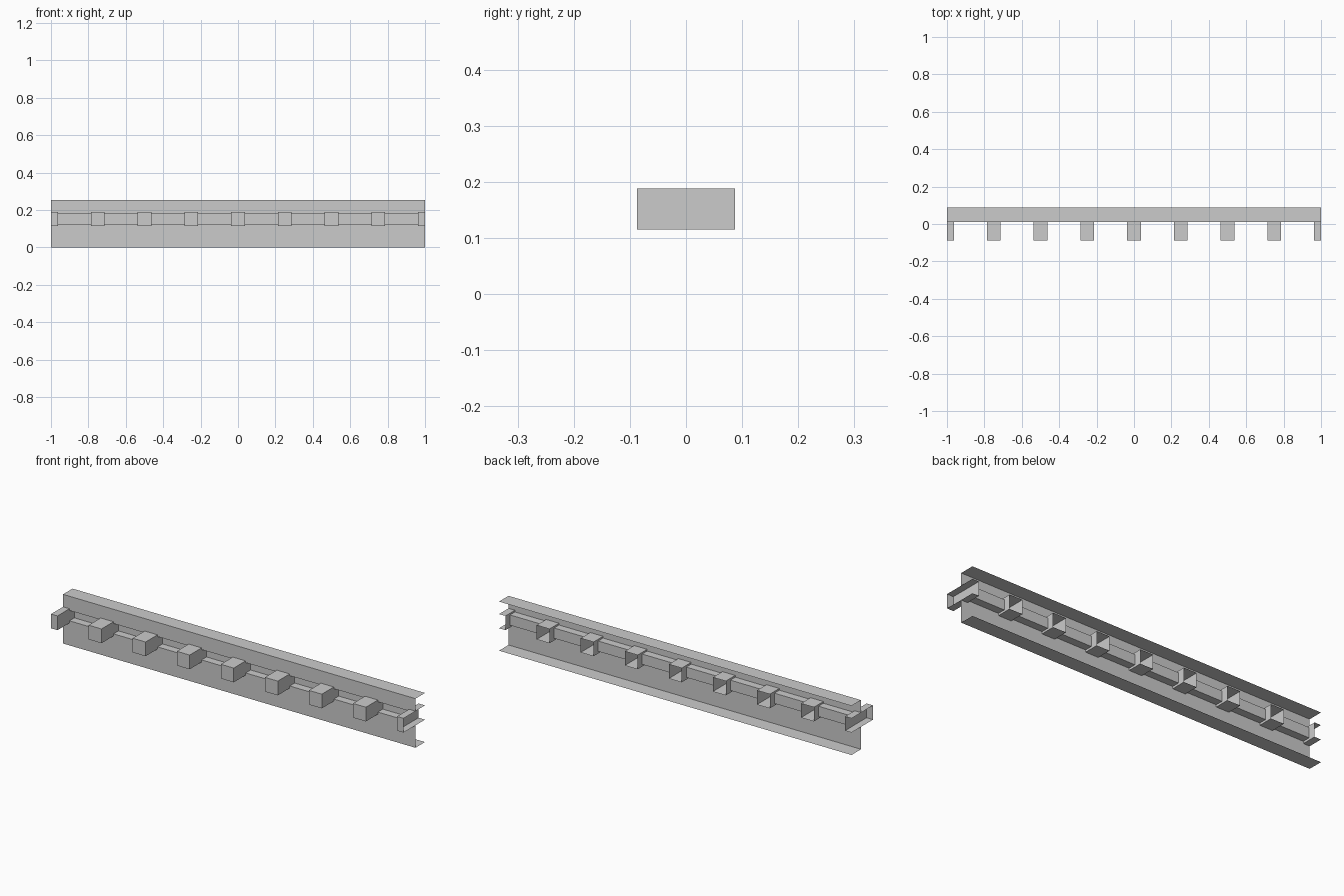
import bpy

if "Cube" in bpy.data.objects:
    bpy.data.objects.remove(bpy.data.objects["Cube"])

FRONT, WALL, GROOVE, BACK = -0.087, 0.01, 0.05, 0.087   # depths along y
TOP = 0.252
Z0, Z1 = 0.115, 0.188      # dentil block bottom and top
G0, G1 = 0.126, 0.179      # groove bottom and top
HALF, PITCH, COUNT = 0.0365, 0.25, 9


def strips(name, runs):
    """Open sheets: each run is (x0, x1, [(y, z), ...]) swept along x."""
    verts, faces = [], []
    for x0, x1, prof in runs:
        b = len(verts)
        for y, z in prof:
            verts += [(x0, y, z), (x1, y, z)]
        for i in range(len(prof) - 1):
            k = b + 2 * i
            faces.append((k, k + 1, k + 3, k + 2))
    return make(name, verts, faces)


def make(name, verts, faces):
    me = bpy.data.meshes.new(name)
    me.from_pydata(verts, [], faces)
    ob = bpy.data.objects.new(name, me)
    bpy.context.collection.objects.link(ob)
    return ob


centres = [-1 + i * PITCH for i in range(COUNT)]

# Beam face: full profile with groove between blocks, split around each block
low = [(BACK, 0), (WALL, 0), (WALL, Z0)]
high = [(WALL, Z1), (WALL, TOP), (BACK, TOP)]
groove = [(WALL, G0), (GROOVE, G0), (GROOVE, G1), (WALL, G1)]
runs = []
for c in centres:
    a, b = max(c - HALF, -1), min(c + HALF, 1)
    runs += [(a, b, low), (a, b, high)]
    if c < 0.99:
        runs.append((b, c + PITCH - HALF, low + groove + high))
strips("beam_face", runs)

# Dentil blocks: hollow, open at the back; end ones are cut in half
for i, c in enumerate(centres):
    a, b = max(c - HALF, -1), min(c + HALF, 1)
    verts = [(x, y, z) for x in (a, b) for y in (FRONT, BACK) for z in (Z0, Z1)]
    faces = [(0, 4, 5, 1),      # front
             (1, 5, 7, 3),      # top
             (0, 2, 6, 4)]      # bottom
    if i > 0:
        faces.append((0, 1, 3, 2))
    if i < COUNT - 1:
        faces.append((4, 6, 7, 5))
    make(f"dentil_block_{i + 1}", verts, faces)
